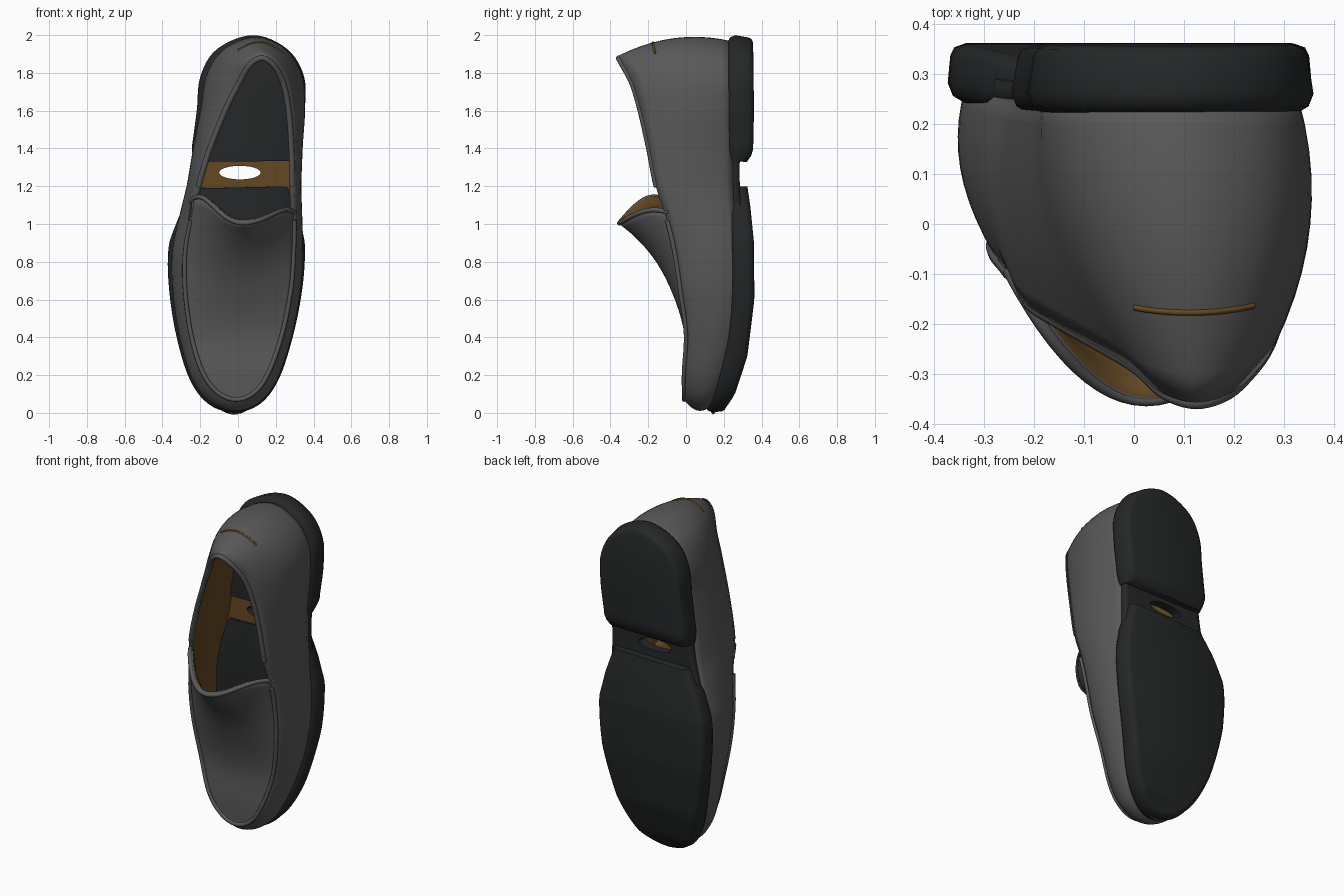
import bpy, bmesh, math
from mathutils import Vector, Matrix

if "Cube" in bpy.data.objects:
    bpy.data.objects.remove(bpy.data.objects["Cube"])

SUB = 6  # samples per control point


def material(name, rgb):
    m = bpy.data.materials.new(name)
    m.diffuse_color = (*rgb, 1)
    m.use_nodes = True
    m.node_tree.nodes["Principled BSDF"].inputs["Base Color"].default_value = m.diffuse_color
    return m


LEATHER = material("grey_leather", (0.1, 0.1, 0.1))
LINING = material("tan_lining", (0.13, 0.065, 0.017))
RUBBER = material("black_rubber", (0.018, 0.02, 0.021))

# Feather line (bottom of the upper): toe, left side, heel, right side
FOOT = [(-.02, .13, .035), (-.14, .16, .075), (-.23, .20, .2), (-.295, .25, .42),
        (-.33, .27, .65), (-.335, .27, .85), (-.30, .26, 1.02), (-.25, .25, 1.2),
        (-.22, .25, 1.4), (-.19, .25, 1.6), (-.17, .25, 1.77), (-.09, .25, 1.9),
        (.08, .25, 1.965), (.24, .25, 1.9), (.32, .25, 1.77), (.325, .25, 1.6),
        (.305, .25, 1.4), (.30, .25, 1.2), (.31, .26, 1.02), (.32, .27, .85),
        (.305, .27, .65), (.26, .25, .42), (.19, .20, .2), (.10, .16, .075)]
# Matching top line: vamp seam at the front, opening rim at the back
RIM = [(-.01, -.01, .07), (-.11, -.01, .11), (-.19, -.01, .22), (-.25, 0, .42),
       (-.28, -.03, .65), (-.28, -.06, .85), (-.25, -.10, 1.02), (-.22, -.16, 1.2),
       (-.16, -.20, 1.4), (-.08, -.245, 1.6), (-.005, -.29, 1.75), (.055, -.34, 1.85),
       (.125, -.36, 1.89), (.195, -.34, 1.85), (.25, -.29, 1.75), (.28, -.245, 1.6),
       (.295, -.20, 1.4), (.30, -.16, 1.2), (.30, -.10, 1.02), (.295, -.06, .85),
       (.28, -.03, .65), (.235, 0, .42), (.165, -.01, .22), (.09, -.01, .11)]


def smooth_loop(pts):
    pts = [Vector(p) for p in pts]
    n, out = len(pts), []
    for i in range(n):
        a, b, c, d = (pts[(i + k) % n] for k in (-1, 0, 1, 2))
        for k in range(SUB):
            t = k / SUB
            out.append(0.5 * (2 * b + (c - a) * t + (2 * a - 5 * b + 4 * c - d) * t * t
                              + (3 * b - a - 3 * c + d) * t ** 3))
    return out


foot, rim = smooth_loop(FOOT), smooth_loop(RIM)
N = len(foot)


def outward(i):
    t = foot[(i + 1) % N] - foot[(i - 1) % N]
    return Vector((-t.z, 0, t.x)).normalized()


def ramp(z, table):
    for (z0, y0), (z1, y1) in zip(table, table[1:]):
        if z <= z1:
            return y0 + (y1 - y0) * max(0, (z - z0) / (z1 - z0))
    return table[-1][1]


def grid(name, rows, mats, thickness=0, wrap=False, closed=False):
    bm = bmesh.new()
    v = [[bm.verts.new(p) for p in r] for r in rows]
    for i in range(len(v) if wrap else len(v) - 1):
        a, b = v[i], v[(i + 1) % len(v)]
        for j in range(len(a) - 1):
            bm.faces.new((a[j], a[j + 1], b[j + 1], b[j]))
    bmesh.ops.remove_doubles(bm, verts=bm.verts, dist=0.0004)
    if closed:
        bmesh.ops.recalc_face_normals(bm, faces=bm.faces)
    for f in bm.faces:
        f.smooth = True
    me = bpy.data.meshes.new(name)
    bm.to_mesh(me)
    bm.free()
    ob = bpy.data.objects.new(name, me)
    bpy.context.collection.objects.link(ob)
    for m in mats:
        me.materials.append(m)
    if thickness:
        s = ob.modifiers.new("thickness", 'SOLIDIFY')
        s.thickness = thickness
        s.offset = -1
        s.material_offset = 1
        s.material_offset_rim = 1 if mats[0] == LINING else 0
    bpy.context.view_layer.objects.active = ob
    ob.select_set(True)
    bpy.ops.object.shade_smooth_by_angle(angle=math.radians(50))
    ob.select_set(False)
    return ob


def tube(name, pts, radius, mat):
    cu = bpy.data.curves.new(name, 'CURVE')
    cu.dimensions = '3D'
    cu.bevel_depth = radius
    cu.bevel_resolution = 2
    cu.use_fill_caps = True
    sp = cu.splines.new('POLY')
    sp.points.add(len(pts) - 1)
    for k, (q, p) in enumerate(zip(sp.points, pts)):
        q.co = (*p, 1)
    cu.materials.append(mat)
    bpy.context.collection.objects.link(bpy.data.objects.new(name, cu))


# Side walls and heel counter: one band from feather line to top line
V = 10
BULGE = [(0, .16), (1.2, .14), (1.6, .2), (1.9, .23)]
wall = [[foot[i].lerp(rim[i], k / V)
         + outward(i) * ramp(foot[i].z, BULGE) * (k / V) * (1 - k / V)
         for k in range(V + 1)] for i in range(N)]
grid("upper_wall", wall, [LEATHER, LINING], 0.028, wrap=True)

# Vamp panel with raised tongue and two ears
vamp = []
for i in range(6 * SUB + 1):
    L, R = rim[i], rim[-i % N]
    w = max(0, (L.z / 1.02)) ** 3.7
    row = []
    for k in range(25):
        s = k / 24
        q = 2 * s - 1
        p = L.lerp(R, s)
        p.y -= 0.26 * w * (1 - q * q)
        p.z += w * w * ((0.14 if q < 0 else 0.07) * math.sin(2.2 * q * q) - 0.015)
        row.append(p)
    vamp.append(row)
grid("vamp_tongue", vamp, [LEATHER, LINING], 0.022)

# Piping on the seam, tongue lip and opening, plus heel stitching
tube("vamp_seam", [rim[i % N] for i in range(-6 * SUB, 6 * SUB + 1)], 0.012, LEATHER)
tube("tongue_edge", [p + Vector((0, 0.008, 0)) for p in vamp[-1]], 0.013, LEATHER)
tube("collar_edge", [rim[i] + Vector((0, 0.004, 0)) - outward(i) * 0.012
                     for i in range(7 * SUB, 17 * SUB + 1)], 0.015, LEATHER)
tube("heel_stitch", [wall[i][7] for i in range(67, 79)], 0.006, LINING)

# Insole and shank, with the worn-through hole at the waist
insole = []
for i in range(N // 2 + 1):
    L, R = foot[i], foot[-i % N]
    insole.append([L.lerp(R, k / 24) - Vector((0, 0.02, 0)) for k in range(25)])
shank = grid("insole_shank", insole, [LINING, RUBBER], 0.055)

bm = bmesh.new()
bmesh.ops.create_cone(bm, cap_ends=True, segments=24, radius1=1, radius2=1, depth=1,
                      matrix=Matrix.Translation((.01, .25, 1.272))
                      @ Matrix.Diagonal((.11, .3, .036, 1))
                      @ Matrix.Rotation(math.pi / 2, 4, 'X'))
me = bpy.data.meshes.new("hole_cutter")
bm.to_mesh(me)
bm.free()
me.materials.append(RUBBER)
cutter = bpy.data.objects.new("hole_cutter", me)
bpy.context.collection.objects.link(cutter)
cutter.hide_render = True
cut = shank.modifiers.new("hole", 'BOOLEAN')
cut.operation = 'DIFFERENCE'
cut.solver = 'EXACT'
cut.object = cutter


# Sole slabs: rounded, tapered section swept along a part of the feather line
def slab(name, i0, i1, bottom, flare, taper):
    rows = []
    for i in range(i0, i1 + 1):
        half = []
        for j in (i, -i % N):
            p, n = foot[j], outward(j)
            yb, f = ramp(p.z, bottom), ramp(p.z, flare)
            half.append([p + n * (f + d) + Vector((0, y - p.y, 0))
                         for d, y in ((-0.035, p.y - 0.03), (-0.01, p.y - 0.015),
                                      (0, p.y + 0.01), (-taper, yb - 0.025),
                                      (-taper - 0.008, yb - 0.008), (-taper - 0.03, yb))])
        rows.append(half[0] + half[1][::-1] + [half[0][0]])

    def cap(r):
        c = sum(r, Vector()) / len(r)
        return [c.copy() for _ in r]
    if i0 > 0:
        rows.insert(0, cap(rows[0]))
    if i1 < N // 2:
        rows.append(cap(rows[-1]))
    grid(name, rows, [RUBBER], closed=True)


slab("front_sole", 0, 42,
     [(0, .20), (.04, .215), (.1, .26), (.3, .325), (.6, .362), (.9, .36), (1.1, .34), (1.2, .325)],
     [(0, .032), (.9, .035), (1.05, .015), (1.2, -.02)], .005)
slab("heel_block", 46, N // 2,
     [(1.3, .30), (1.38, .355), (1.6, .36), (2, .355)],
     [(1.3, .0), (1.4, .025), (2, .035)], .012)
